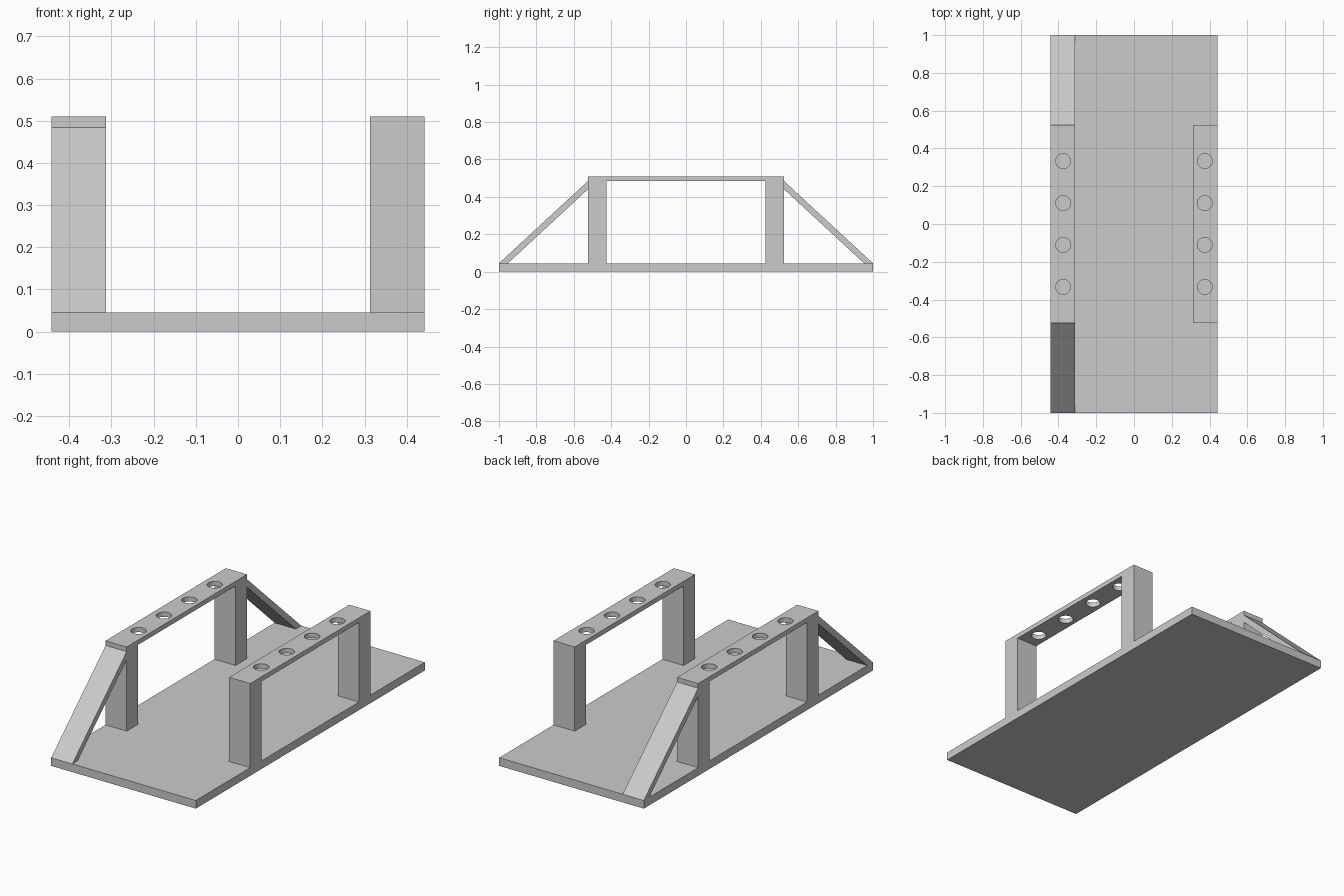
import bpy
import bmesh
import math

if "Cube" in bpy.data.objects:
    bpy.data.objects.remove(bpy.data.objects["Cube"], do_unlink=True)

HALF_W, BASE_H, TOP = 0.442, 0.045, 0.51
INNER_X = 0.313                  # inner side of each frame
POST_OUT, POST_IN = 0.525, 0.425
BEAM_Z = 0.484                   # underside of the beam

grey = bpy.data.materials.new("light grey")
grey.use_nodes = True
grey.diffuse_color = (0.6, 0.6, 0.6, 1)
grey.node_tree.nodes["Principled BSDF"].inputs["Base Color"].default_value = (0.6, 0.6, 0.6, 1)


def extrude_profile(name, points, x0, x1):
    """Extrude a (y, z) outline along x."""
    bm = bmesh.new()
    face = bm.faces.new([bm.verts.new((x0, y, z)) for y, z in points])
    result = bmesh.ops.extrude_face_region(bm, geom=[face])
    moved = [v for v in result["geom"] if isinstance(v, bmesh.types.BMVert)]
    bmesh.ops.translate(bm, verts=moved, vec=(x1 - x0, 0, 0))
    bmesh.ops.recalc_face_normals(bm, faces=bm.faces)
    mesh = bpy.data.meshes.new(name)
    bm.to_mesh(mesh)
    bm.free()
    mesh.materials.append(grey)
    obj = bpy.data.objects.new(name, mesh)
    bpy.context.collection.objects.link(obj)
    return obj


def drill(obj, x, y):
    """Cut one round hole through the beam."""
    bpy.ops.mesh.primitive_cylinder_add(vertices=40, radius=0.039, depth=0.2,
                                        location=(x, y, TOP))
    cutter = bpy.context.object
    cutter.hide_render = True
    cutter.data.materials.append(grey)
    mod = obj.modifiers.new("hole", "BOOLEAN")
    mod.operation = "DIFFERENCE"
    mod.solver = "EXACT"
    mod.object = cutter
    bpy.ops.object.select_all(action="DESELECT")
    bpy.context.view_layer.objects.active = obj
    obj.select_set(True)
    bpy.ops.object.modifier_apply(modifier=mod.name)
    bpy.data.objects.remove(cutter, do_unlink=True)


# Base plate
extrude_profile("base_plate", [(-1, 0), (1, 0), (1, BASE_H), (-1, BASE_H)], -HALF_W, HALF_W)

# Two frames: posts and a drilled beam in one outline
half = [(POST_OUT, TOP), (POST_OUT, BASE_H), (POST_IN, BASE_H), (POST_IN, BEAM_Z)]
outline = half + [(-y, z) for y, z in reversed(half)]
for side, name in ((-1, "right_frame"), (1, "left_frame")):
    frame = extrude_profile(name, outline, side * INNER_X, side * HALF_W)
    for y in (-0.333, -0.111, 0.111, 0.333):
        drill(frame, side * 0.375, y)
    bpy.ops.object.shade_smooth_by_angle(angle=math.radians(30))

# Sloping braces at both ends of the right frame
for side, name in ((-1, "front_brace"), (1, "back_brace")):
    brace = [(1, BASE_H), (0.952, BASE_H), (POST_OUT, 0.44), (POST_OUT, BEAM_Z)]
    extrude_profile(name, [(side * y, z) for y, z in brace], -HALF_W, -INNER_X)
